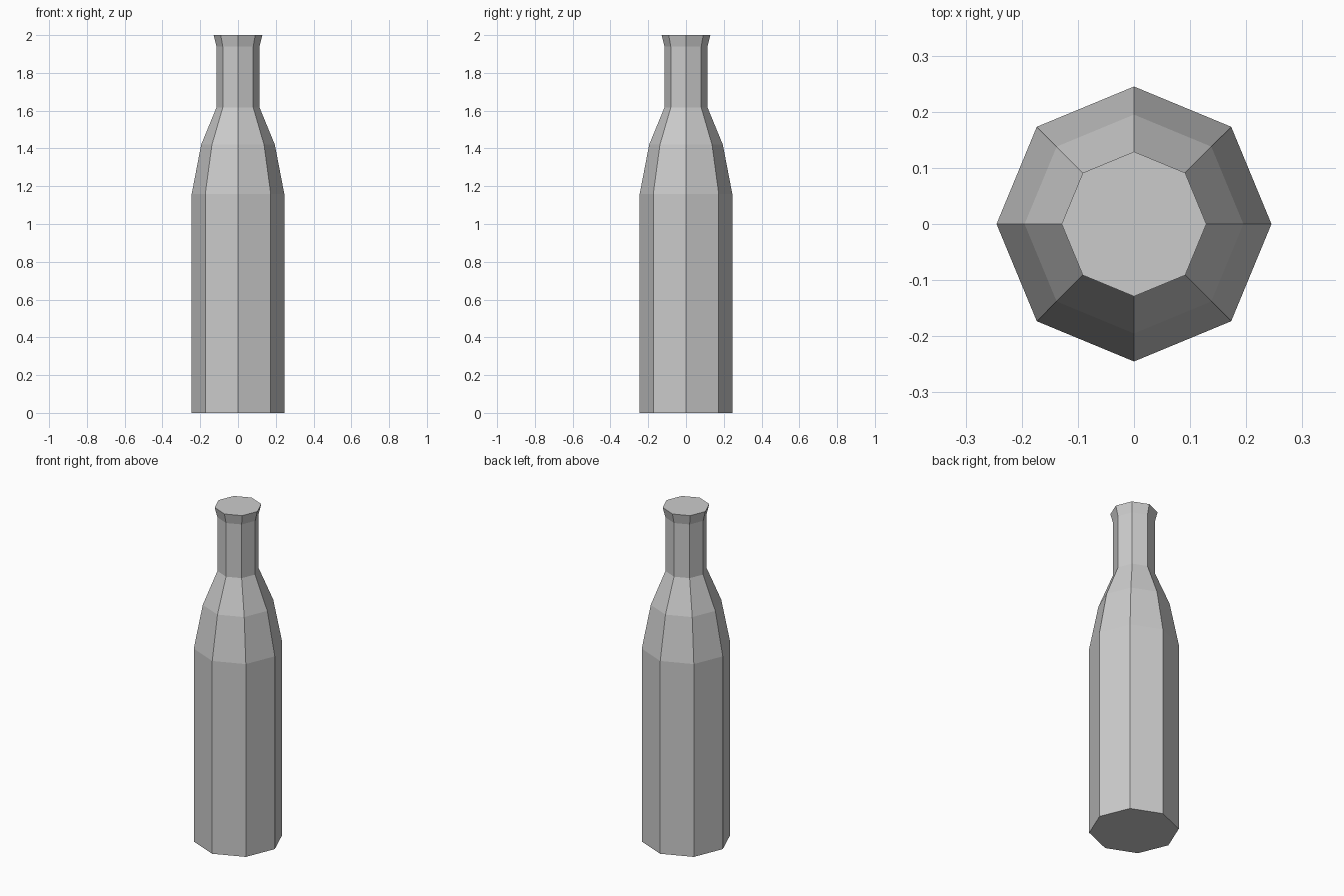
import bpy, bmesh, math

if "Cube" in bpy.data.objects:
    bpy.data.objects.remove(bpy.data.objects["Cube"])

SIDES = 8
# (radius, height) from the base up to the flared lip
PROFILE = [(0.245, 0.0), (0.245, 1.16), (0.195, 1.42),
           (0.114, 1.617), (0.114, 1.94), (0.129, 2.0)]

bm = bmesh.new()

# One octagonal ring per profile point, corners on the x and y axes
rings = []
for r, z in PROFILE:
    angles = [math.tau * i / SIDES for i in range(SIDES)]
    rings.append([bm.verts.new((r * math.cos(a), r * math.sin(a), z)) for a in angles])

# Flat side faces between neighbouring rings
for low, high in zip(rings, rings[1:]):
    for i in range(SIDES):
        j = (i + 1) % SIDES
        bm.faces.new((low[i], low[j], high[j], high[i]))

# Base and top caps
bm.faces.new(rings[0][::-1])
bm.faces.new(rings[-1])

mesh = bpy.data.meshes.new("bottle")
bm.to_mesh(mesh)
bm.free()
bpy.context.collection.objects.link(bpy.data.objects.new("bottle", mesh))
